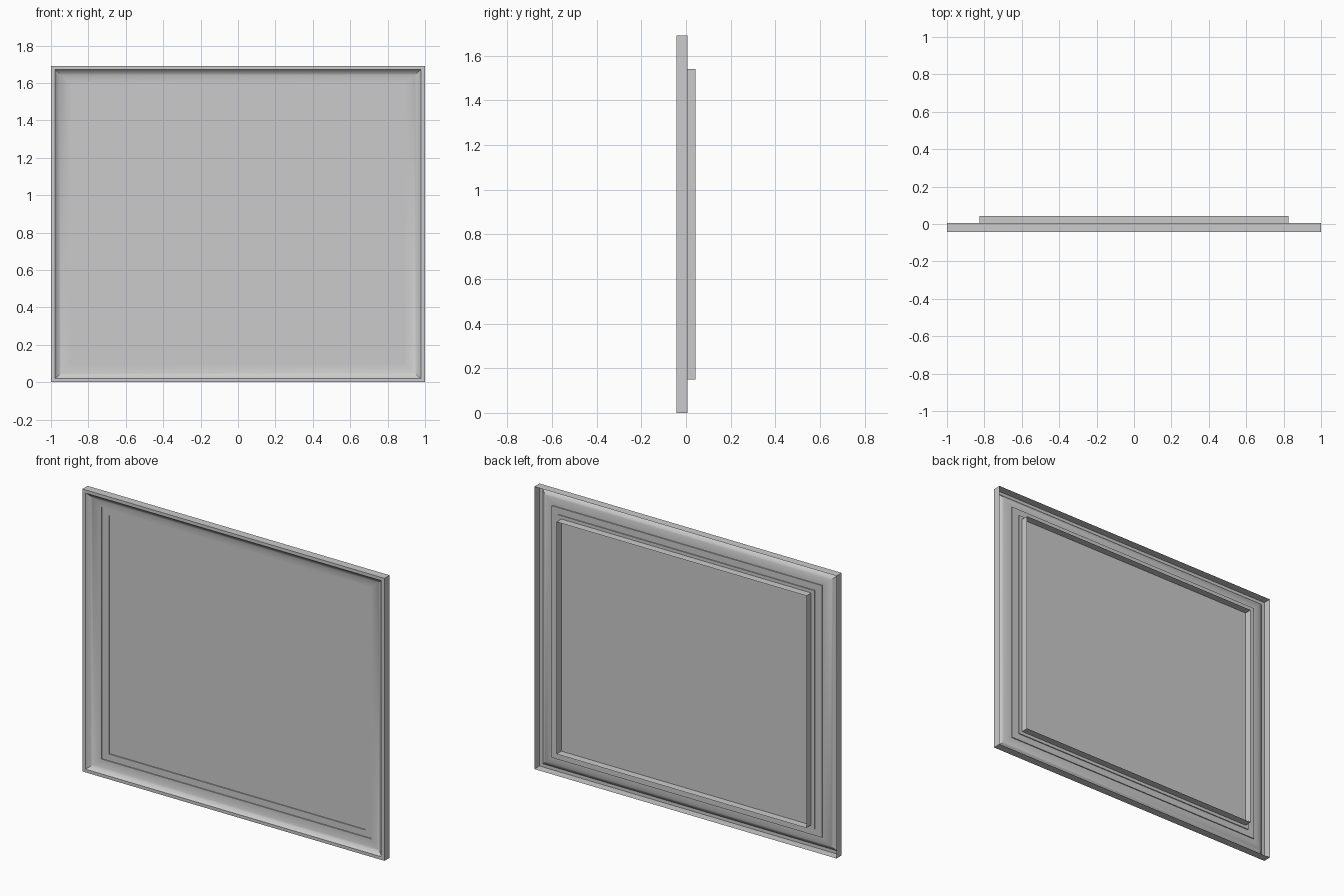
import bpy, bmesh, math

if "Cube" in bpy.data.objects:
    bpy.data.objects.remove(bpy.data.objects["Cube"])

HALF_W, HEIGHT = 1.0, 1.69
Z_RATIO = 0.87          # borders are slightly thinner at top and bottom


def ring_points(inset, y):
    x, dz = HALF_W - inset, inset * Z_RATIO
    return [(-x, y, dz), (x, y, dz), (x, y, HEIGHT - dz), (-x, y, HEIGHT - dz)]


def ring_shell(name, profile, cap=False):
    """Sweep an (inset, y) profile around the rectangle with mitred corners."""
    bm = bmesh.new()
    rings = [[bm.verts.new(p) for p in ring_points(*q)] for q in profile]
    for a, b in zip(rings, rings[1:]):
        for i in range(4):
            j = (i + 1) % 4
            bm.faces.new((a[i], a[j], b[j], b[i]))
    if cap:
        bm.faces.new(rings[-1])
    mesh = bpy.data.meshes.new(name)
    bm.to_mesh(mesh)
    bm.free()
    obj = bpy.data.objects.new(name, mesh)
    bpy.context.collection.objects.link(obj)
    bpy.ops.object.select_all(action='DESELECT')
    obj.select_set(True)
    bpy.context.view_layer.objects.active = obj
    bpy.ops.object.shade_smooth_by_angle(angle=math.radians(25))
    return obj


# hollow moulding: outer wall, flat lip, concave cove, small step, inner ledge
cove = []
for k in range(9):
    t = math.radians(20 + 70 * k / 8)
    u = (math.cos(math.radians(20)) - math.cos(t)) / math.cos(math.radians(20))
    v = (math.sin(t) - math.sin(math.radians(20))) / (1 - math.sin(math.radians(20)))
    cove.append((0.022 + 0.083 * u, -0.043 + 0.029 * v))
ring_shell("frame_moulding",
           [(0, 0.006), (0, -0.043)] + cove
           + [(0.105, -0.008), (0.151, -0.008), (0.151, -0.002), (0.173, -0.002)])

# picture panel with an open rim standing out at the back
ring_shell("picture_panel", [(0.173, 0.043), (0.173, -0.002)], cap=True)
